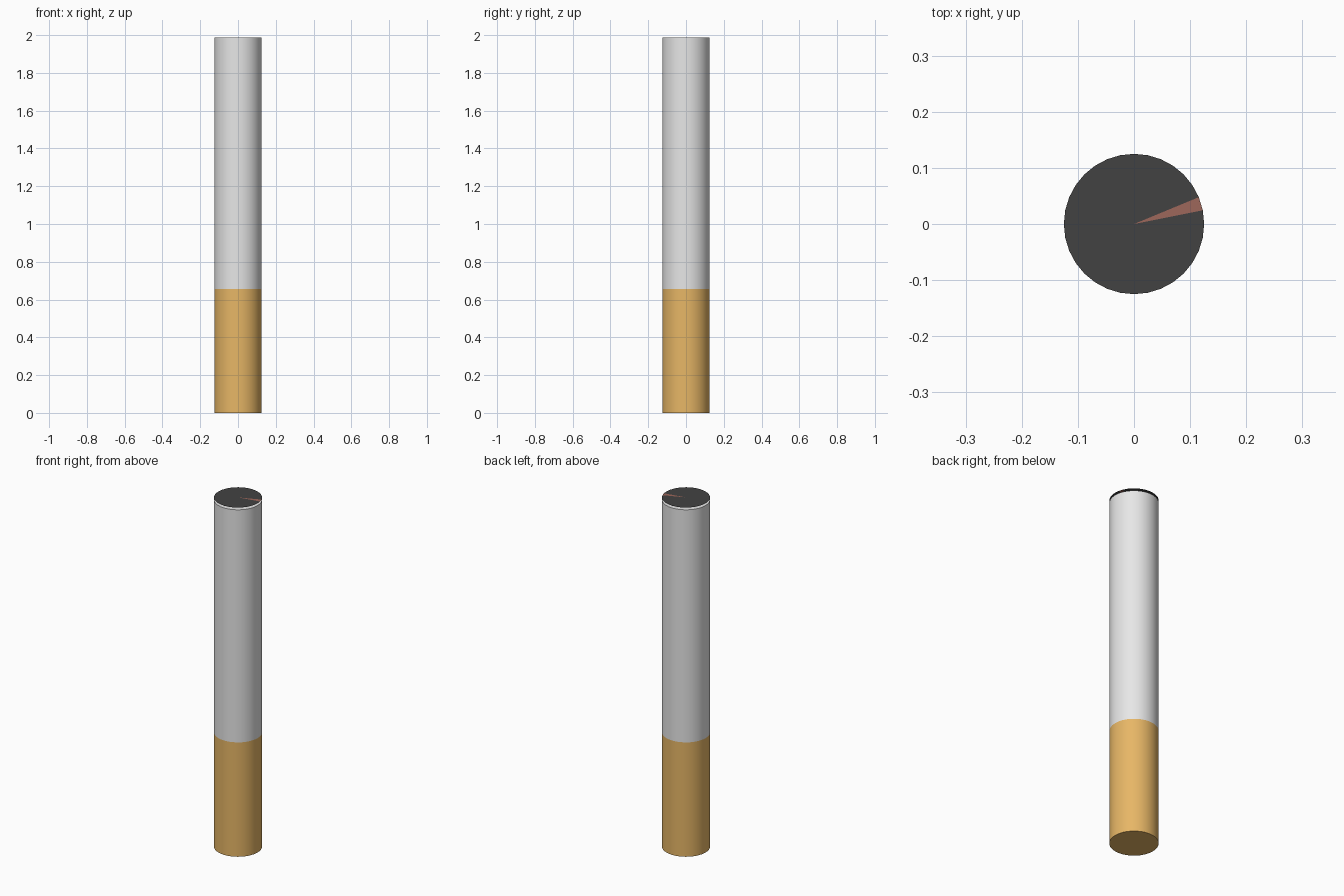
import bpy, bmesh, math

if "Cube" in bpy.data.objects:
    bpy.data.objects.remove(bpy.data.objects["Cube"])

R, SIDES = 0.125, 32


def material(name, rgb):
    m = bpy.data.materials.new(name)
    m.diffuse_color = (*rgb, 1.0)
    m.use_nodes = True
    m.node_tree.nodes["Principled BSDF"].inputs["Base Color"].default_value = m.diffuse_color
    return m


TAN = material("filter tan", (0.90, 0.53, 0.15))
WHITE = material("paper white", (0.80, 0.80, 0.80))
ASH = material("ash dark grey", (0.055, 0.055, 0.055))
EMBER = material("ember red", (0.34, 0.135, 0.105))


def finish(bm, name, mats):
    mesh = bpy.data.meshes.new(name)
    bm.to_mesh(mesh)
    bm.free()
    ob = bpy.data.objects.new(name, mesh)
    bpy.context.collection.objects.link(ob)
    for m in mats:
        mesh.materials.append(m)
    bpy.ops.object.select_all(action='DESELECT')
    ob.select_set(True)
    bpy.context.view_layer.objects.active = ob
    bpy.ops.object.shade_smooth_by_angle(angle=math.radians(40))
    return ob


def tube(name, z0, z1, mat):
    bm = bmesh.new()
    bmesh.ops.create_cone(bm, cap_ends=True, segments=SIDES,
                          radius1=R, radius2=R, depth=z1 - z0)
    bmesh.ops.translate(bm, verts=bm.verts, vec=(0, 0, (z0 + z1) / 2))
    return finish(bm, name, [mat])


# Filter and paper body
tube("filter", 0.0, 0.655, TAN)
tube("paper_body", 0.655, 1.987, WHITE)

# Thin burnt tip floating just above the paper, with one glowing sliver
bm = bmesh.new()
bmesh.ops.create_circle(bm, cap_ends=True, cap_tris=True, segments=SIDES, radius=R)
bmesh.ops.translate(bm, verts=bm.verts, vec=(0, 0, 2.0))
bmesh.ops.recalc_face_normals(bm, faces=bm.faces)
for f in bm.faces:
    if f.normal.z < 0:
        f.normal_flip()
    c = f.calc_center_median()
    angle = math.degrees(math.atan2(c.y, c.x))
    f.material_index = 1 if 10 < angle < 22 else 0
finish(bm, "burnt_tip", [ASH, EMBER])
